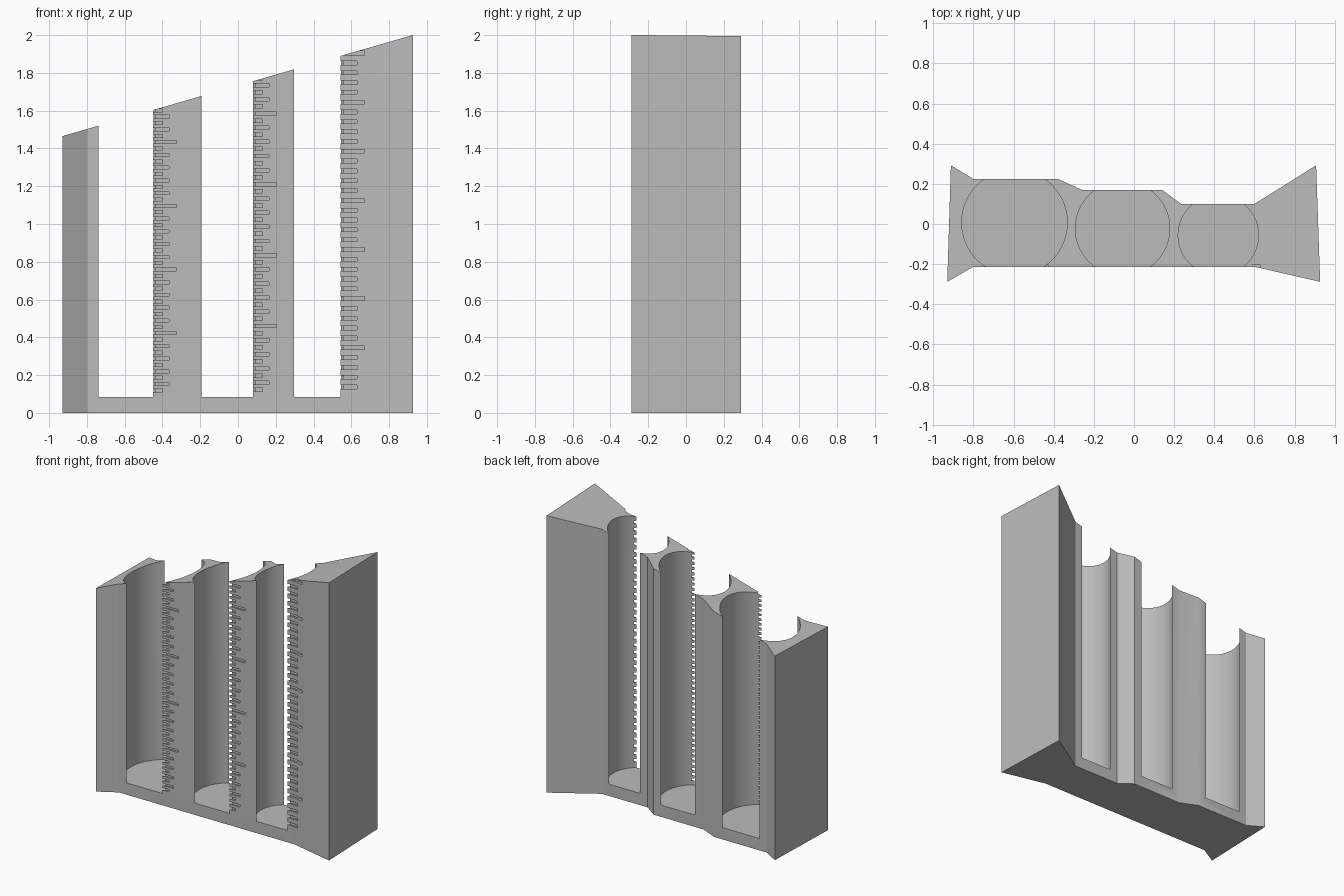
import bpy, bmesh
from mathutils import Matrix

if "Cube" in bpy.data.objects:
    bpy.data.objects.remove(bpy.data.objects["Cube"], do_unlink=True)

FLOOR = 0.085      # height of the bore floors
FRONT = -0.213     # front face
DEPTH = 0.01       # engraving depth

grey = bpy.data.materials.new("plain grey")
grey.use_nodes = True
grey.diffuse_color = (0.5, 0.5, 0.5, 1)
grey.node_tree.nodes["Principled BSDF"].inputs["Base Color"].default_value = (0.5, 0.5, 0.5, 1)


def make_object(name, bm):
    bmesh.ops.recalc_face_normals(bm, faces=bm.faces)
    mesh = bpy.data.meshes.new(name)
    bm.to_mesh(mesh)
    bm.free()
    mesh.materials.append(grey)
    obj = bpy.data.objects.new(name, mesh)
    bpy.context.collection.objects.link(obj)
    return obj


def add_box(bm, x0, x1, y0, y1, z0, z1):
    centre = Matrix.Translation(((x0 + x1) / 2, (y0 + y1) / 2, (z0 + z1) / 2))
    size = Matrix.Diagonal((x1 - x0, y1 - y0, z1 - z0, 1))
    bmesh.ops.create_cube(bm, size=1, matrix=centre @ size)


def cut(target, cutter):
    cutter.hide_render = True
    mod = target.modifiers.new("cut", 'BOOLEAN')
    mod.operation, mod.solver, mod.object = 'DIFFERENCE', 'EXACT', cutter
    bpy.context.view_layer.objects.active = target
    bpy.ops.object.modifier_apply(modifier=mod.name)
    bpy.data.objects.remove(cutter, do_unlink=True)


def top_height(x):
    return 1.465 + 0.2884 * (x + 0.93)


# Block: plan outline extruded up to a sloping top
outline = [(-0.93, -0.288), (-0.8, FRONT), (0.6, FRONT), (0.927, -0.288),
           (0.907, 0.292), (0.6, 0.1), (0.235, 0.1), (0.14, 0.17),
           (-0.26, 0.17), (-0.38, 0.225), (-0.8, 0.225), (-0.912, 0.292)]
bm = bmesh.new()
lower = [bm.verts.new((x, y, 0)) for x, y in outline]
upper = [bm.verts.new((x, y, top_height(x))) for x, y in outline]
bm.faces.new(lower)
bm.faces.new(upper)
for i in range(len(outline)):
    j = (i + 1) % len(outline)
    bm.faces.new((lower[i], lower[j], upper[j], upper[i]))
block = make_object("measuring_block", bm)

# Bores: centre x, centre y, radius, mark spacing, marks per long one, mark half height
bores = [(-0.595, 0.007, 0.263, 0.0337, 10, 0.008),
         (-0.057, -0.022, 0.235, 0.0375, 10, 0.009),
         (0.42, -0.056, 0.2, 0.052, 5, 0.01)]
for x, y, radius, *_ in bores:
    bm = bmesh.new()
    bmesh.ops.create_cone(bm, cap_ends=True, segments=96, radius1=radius, radius2=radius,
                          depth=3, matrix=Matrix.Translation((x, y, FLOOR + 1.5)))
    cut(block, make_object("bore_cutter", bm))

# Engraved graduation marks beside each bore opening
bm = bmesh.new()
for x, y, radius, step, group, half in bores:
    edge = x + (radius ** 2 - (FRONT - y) ** 2) ** 0.5
    n = 1
    while FLOOR + n * step - half < top_height(edge + 0.03):
        z = FLOOR + n * step
        if n % group == 0:
            length = 0.125
        elif group == 5 or n % 2 == 0:
            length = 0.085
        else:
            length = 0.05
        add_box(bm, edge - 0.04, edge + length, -0.35, FRONT + DEPTH, z - half, z + half)
        n += 1
cut(block, make_object("mark_cutter", bm))

# Smooth bore walls, sharp edges
bpy.ops.object.select_all(action='DESELECT')
block.select_set(True)
bpy.context.view_layer.objects.active = block
bpy.ops.object.shade_smooth_by_angle(angle=0.5)
